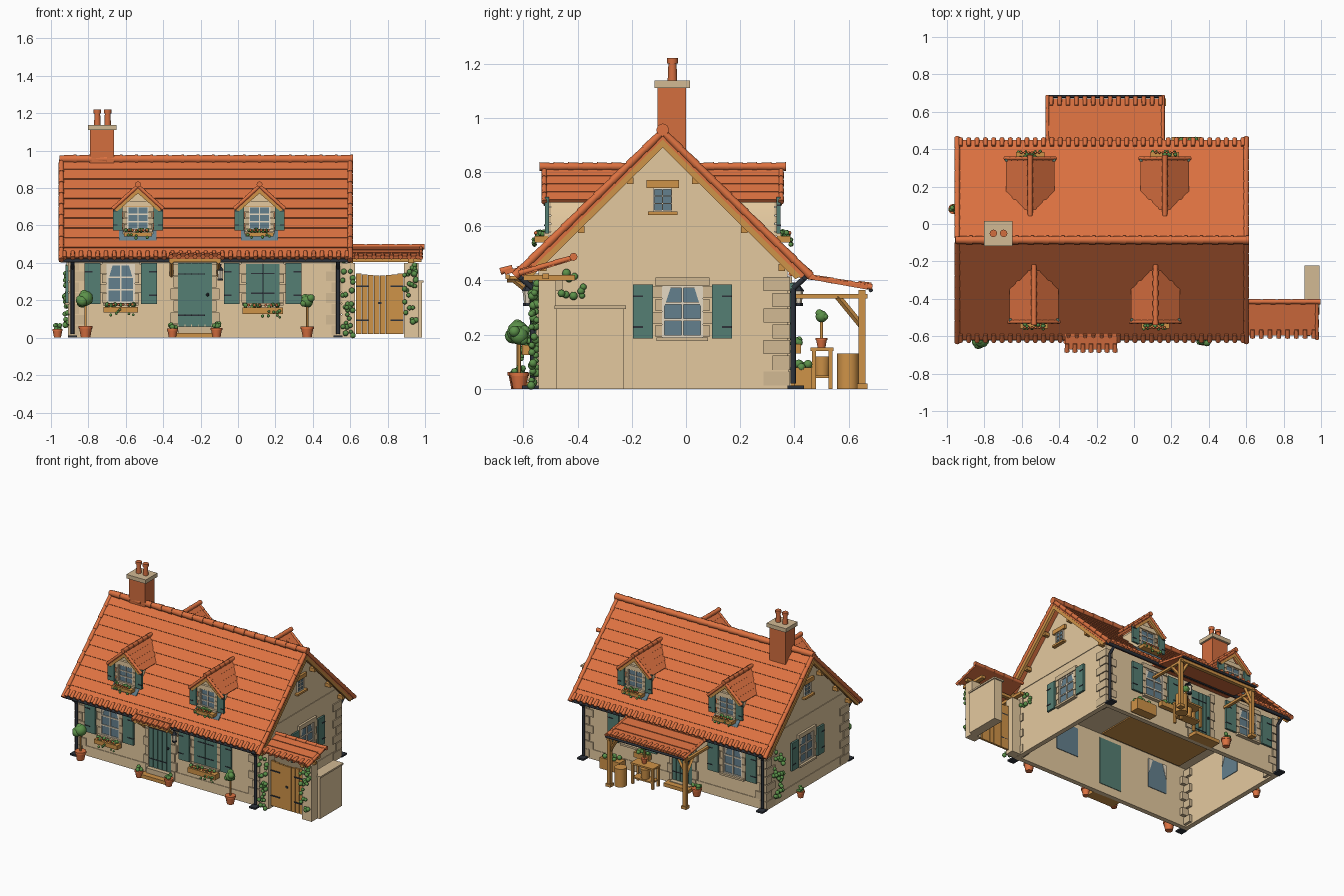
import bpy, bmesh, math, random
from mathutils import Matrix, Vector
random.seed(4)
if "Cube" in bpy.data.objects:
    bpy.data.objects.remove(bpy.data.objects["Cube"])

def material(name, *rgb):
    m = bpy.data.materials.new(name)
    m.use_nodes = True
    lin = [((c / 255 + .055) / 1.055) ** 2.4 for c in rgb]
    m.diffuse_color = (*lin, 1)
    m.node_tree.nodes["Principled BSDF"].inputs["Base Color"].default_value = (*lin, 1)
    return m

TILE = material("roof_tile", 221, 114, 65)
BRICK = material("brick", 212, 110, 63)
PLASTER = material("plaster", 228, 201, 159)
STONE = material("stone", 210, 186, 148)
TEAL = material("teal_paint", 85, 126, 115)
WOOD = material("wood", 207, 147, 72)
GLASS = material("glass", 100, 128, 141)
LEAF = material("leaf", 92, 146, 74)
IRON = material("iron", 45, 50, 58)
WHITE = material("white_trim", 230, 218, 195)

def T(x, y, z=0): return Matrix.Translation((x, y, z))
def turn(deg): return Matrix.Rotation(math.radians(deg), 4, 'Z')

class Part:
    """Collects primitives into one named object."""
    def __init__(s, name, M=Matrix()):
        s.name, s.M, s.bm, s.mats = name, M, bmesh.new(), []
    def paint(s, verts, mat):
        if mat not in s.mats:
            s.mats.append(mat)
        for f in {f for v in verts for f in v.link_faces}:
            f.material_index = s.mats.index(mat)
    def box(s, x0, x1, y0, y1, z0, z1, mat):
        m = s.M @ T((x0 + x1) / 2, (y0 + y1) / 2, (z0 + z1) / 2) @ Matrix.Diagonal((abs(x1 - x0), abs(y1 - y0), z1 - z0, 1))
        s.paint(bmesh.ops.create_cube(s.bm, size=1, matrix=m)["verts"], mat)
    def tube(s, p, q, r, mat, r2=None, n=8):
        p, q = Vector(p), Vector(q)
        rot = (q - p).to_track_quat('Z', 'Y').to_matrix().to_4x4()
        s.paint(bmesh.ops.create_cone(s.bm, cap_ends=True, segments=n, radius1=r, radius2=r if r2 is None else r2,
                depth=(q - p).length, matrix=s.M @ Matrix.Translation((p + q) / 2) @ rot)["verts"], mat)
    def ball(s, c, r, mat):
        s.paint(bmesh.ops.create_icosphere(s.bm, subdivisions=2, radius=r, matrix=s.M @ T(*c))["verts"], mat)
    def prism(s, pts, axis, a, b, mat):
        at = (lambda u, z, k: (k, u, z)) if axis == 'x' else (lambda u, z, k: (u, k, z))
        ends = [[s.bm.verts.new(s.M @ Vector(at(u, z, k))) for u, z in pts] for k in (a, b)]
        for e in ends:
            s.bm.faces.new(e)
        for i in range(len(pts)):
            j = (i + 1) % len(pts)
            s.bm.faces.new((ends[0][i], ends[0][j], ends[1][j], ends[1][i]))
        s.paint(ends[0] + ends[1], mat)
    def chain(s, p, q, n, r, mat=TILE):
        """Overlapping half-round tiles from p to q."""
        p, q = Vector(p), Vector(q)
        for i in range(n):
            s.tube(p.lerp(q, i / n), p.lerp(q, (i + 1.1) / n), r * .8, mat, r)
    def slope(s, axis, a, b, u0, z0, u1, z1, n, step=.005, thick=.02):
        """Stepped tile courses falling from (u0,z0) to (u1,z1)."""
        p, d = Vector((u0, z0)), Vector((u1 - u0, z1 - z0))
        nrm = Vector((-d.y, d.x)).normalized()
        nrm = nrm if nrm.y > 0 else -nrm
        pts = []
        for i in range(n):
            pts += [p + d * (i / n), p + d * ((i + 1) / n) + nrm * step]
        s.prism(pts + [p + d - nrm * thick, p - nrm * thick], axis, a, b, TILE)
    def eave_tiles(s, x0, x1, y, z, dy, dz, r=.013):
        n = round((x1 - x0) / .045)
        for i in range(n):
            x = x0 + (i + .5) * (x1 - x0) / n
            s.tube((x, y, z), (x, y + dy, z + dz), r * .8, TILE, r)
    def leaves(s, lo, hi, n, r):
        for _ in range(n):
            s.ball([random.uniform(a, b) for a, b in zip(lo, hi)], r * random.uniform(.8, 1.15), LEAF)
    def done(s, smooth=True):
        bmesh.ops.recalc_face_normals(s.bm, faces=s.bm.faces)
        me = bpy.data.meshes.new(s.name)
        s.bm.to_mesh(me)
        for m in s.mats:
            me.materials.append(m)
        ob = bpy.data.objects.new(s.name, me)
        bpy.context.collection.objects.link(ob)
        if smooth:
            bpy.ops.object.select_all(action='DESELECT')
            ob.select_set(True)
            bpy.context.view_layer.objects.active = ob
            bpy.ops.object.shade_smooth_by_angle(angle=math.radians(50))

X0, X1, Y0, Y1, YC = -.9, .55, -.545, .375, -.086   # wall faces and ridge line

# Hollow walls, plinth, gable bands, ceiling with a timber panel
w = Part("walls")
for y, s in ((Y0, 1), (Y1, -1)):
    w.box(X0, X1, y, y + s * .03, 0, .46, PLASTER)
    w.box(X0 - .004, X1 + .004, y - s * .004, y + s * .01, 0, .07, PLASTER)
for x, s in ((X0, 1), (X1, -1)):
    w.prism([(Y0, 0), (Y1, 0), (Y1, .46), (YC, .915), (Y0, .46)], 'x', x, x + s * .03, PLASTER)
    w.box(x - s * .004, x + s * .01, Y0, Y1, 0, .07, PLASTER)
    w.box(x - s * .004, x + s * .01, YC - .39, YC + .39, .475, .512, PLASTER)
w.box(X0 + .02, X1 - .02, Y0 + .02, Y1 - .02, .43, .44, PLASTER)
w.box(-.8, -.15, -.5, -.15, .422, .432, WOOD)
w.done(False)

# Corner stones
q = Part("quoins")
for x, sx in ((X0, 1), (X1, -1)):
    for y, sy in ((Y0, 1), (Y1, -1)):
        for i in range(7):
            a, b = (.05, .09) if i % 2 == 0 else (.08, .055)
            q.box(x - sx * .008, x + sx * a, y - sy * .008, y + sy * b, .012 + i * .058, .064 + i * .058, STONE)
q.done(False)

# Main roof with ridge, verges, barge boards
r = Part("main_roof")
for s in (1, -1):
    r.slope('x', -.95, .605, YC, .951, YC + s * .53, .428, 10, .006, .03)
    r.eave_tiles(-.95, .605, YC + s * .502, .46, s * .04, -.034)
    for x in (-.945, .6):
        r.chain((x, YC, .948), (x, YC + s * .54, .422), 9, .016)
        r.prism([(YC, .92), (YC + s * .51, .415), (YC + s * .49, .405), (YC, .89)], 'x', x - .012, x + .008, WOOD)
    for x in (X0, X1):
        for k in (.12, .3, .44):
            r.box(x - .04, x + .04, YC + s * k - .012, YC + s * k + .012, .875 - k, .9 - k, WOOD)
r.chain((-.955, YC, .955), (.607, YC, .955), 19, .024)
r.done()

# Chimney
c = Part("chimney")
c.box(-.79, -.663, -.105, 0, .82, 1.11, BRICK)
c.box(-.803, -.65, -.117, .015, 1.11, 1.138, STONE)
for x in (-.752, -.697):
    c.tube((x, -.05, 1.13), (x, -.05, 1.2), .018, BRICK, .015, 12)
    c.tube((x, -.05, 1.2), (x, -.05, 1.22), .02, BRICK, n=12)
c.done()

# Gutters and downpipes
g = Part("gutters_and_downpipes")
for s, y in ((-1, Y0), (1, Y1)):
    g.tube((-.95, YC + s * .525, .412), (.6, YC + s * .525, .412), .011, IRON)
    for x in (-.885, .535):
        g.tube((x, y + s * .02, .02), (x, y + s * .02, .37), .01, IRON)
        g.tube((x, y + s * .02, .37), (x, YC + s * .525, .41), .01, IRON)
        g.box(x - .025, x + .025, y, y + s * .06, 0, .012, IRON)
g.tube((-.46, .682, .364), (.16, .682, .364), .008, IRON)
g.done()

def window(name, M, w, z0, z1, stone=.03, shut=.085, flowers=False, closed=False, lintel=STONE):
    """Local frame: outward is -y, the wall surface is y = 0."""
    p, h, H = Part(name, M), w / 2, z1 - z0
    p.box(-h, h, -.003, .034, z0, z1, GLASS)
    if closed:
        p.box(-h, -.002, -.012, -.002, z0, z1, TEAL)
        p.box(.002, h, -.012, -.002, z0, z1, TEAL)
        for z in (z0 + H * .25, z0 + H * .75):
            p.box(-h * .7, h * .7, -.015, -.01, z - .003, z + .003, IRON)
    else:
        t = w * .028
        for x in (-h + t, 0, h - t):
            p.box(x - t, x + t, -.01, 0, z0, z1, WHITE)
        for k in range(4):
            z = z0 + t + (H - 2 * t) * k / 3
            p.box(-h, h, -.009, 0, z - t, z + t, WHITE)
        for s in (-1, 1) if w > .12 else ():
            p.prism([(s * h, z1), (s * h * .55, z1), (s * h * .84, z0 + H * .65), (s * h, z0 + H * .5)], 'y', -.005, .037, WHITE)
    for s in (-1, 1):
        for k in range(4 if stone else 0):
            p.box(s * h, s * (h + stone * (1.15 if k % 2 else .8)), -.012, 0, z0 + H * k / 4 + .002, z0 + H * (k + 1) / 4 - .002, STONE)
        if shut:
            a = h + stone + .003
            p.box(s * a, s * (a + shut), -.022, -.008, z0 - .005, z1 + .005, TEAL)
            for z in (z0 + H * .2, z0 + H * .8):
                p.box(s * (a + shut * .5), s * (a + shut), -.025, -.01, z - .003, z + .003, IRON)
    p.box(-h - .025, h + .025, -.016, 0, z1, z1 + .03, lintel)
    p.box(-h - .02, h + .02, -.025, 0, z0 - .014, z0, lintel)
    if flowers:
        # Planter with leaves above and trailing over the front
        zb, e = z0 - w * .13, h + .018
        p.box(-e, e, -.06, -.01, zb - w * .2, zb, WOOD)
        p.leaves((-e + .01, -.05, zb + .004), (e - .01, -.02, zb + .014), int(w * 90), .011)
        p.leaves((-e + .01, -.063, zb - w * .3), (e - .01, -.06, zb - w * .1), int(w * 45), .008)
        for k in range(6):
            p.ball((-h + w * (k + .5) / 6, -.056, zb + .012), .007, TILE)
    p.done()

def door(name, M, w, z0, z1):
    p, h = Part(name, M), w / 2
    p.box(-h, h, -.004, .034, z0, z1, TEAL)
    for k in range(5):
        p.box(-h + w * k / 5 + .002, -h + w * (k + 1) / 5 - .002, -.01, 0, z0, z1, TEAL)
    for z in (z0 + .06, z1 - .06):
        p.box(-h, h * .6, -.013, 0, z - .003, z + .003, IRON)
    p.ball((h * .75, -.016, (z0 + z1) / 2), .009, IRON)
    for s in (-1, 1):
        for k in range(6):
            p.box(s * h, s * (h + (.04 if k % 2 else .025)), -.012, 0, .012 + k * .064, .072 + k * .064, STONE)
    p.box(-h - .02, h + .02, -.08, 0, 0, .025, WOOD)
    p.box(-h, h, -.04, 0, .025, z0, STONE)
    p.done(False)

front, back = lambda x: T(x, Y0), lambda x: T(x, Y1) @ turn(180)
window("front_right_window", front(-.627), .15, .185, .395, flowers=True)
window("front_left_window", front(.132), .18, .185, .395, closed=True, flowers=True)
window("back_right_window", back(-.64), .15, .185, .385)
window("back_left_window", back(.15), .15, .185, .385)
window("left_side_window", T(X1, -.013) @ turn(90), .15, .19, .38, shut=.075)
window("right_side_window", T(X0, -.07) @ turn(-90), .15, .19, .38, shut=.075)
for n, x, a in (("left_gable_window", X1, 90), ("right_gable_window", X0, -90)):
    window(n, T(x, YC) @ turn(a), .07, .655, .74, stone=0, shut=0, lintel=WOOD)
door("front_door", front(-.23), .18, .06, .4)
door("back_door", back(-.24), .16, .03, .37)

# Dormers with a sloping lead apron
for n, x, a in (("front_right", -.535, 0), ("front_left", .115, 0), ("back_right", -.555, 180), ("back_left", .165, 180)):
    M = T(x, YC) @ turn(a)
    d = Part(n + "_dormer", M)
    d.prism([(-.08, .52), (.08, .52), (.08, .7), (0, .78), (-.08, .7)], 'y', -.412, -.14, PLASTER)
    for s in (-1, 1):
        d.slope('y', -.44, -.12, 0, .814, s * .128, .697, 4, .003, .014)
        d.chain((0, -.437, .812), (s * .132, -.437, .692), 4, .011)
        d.prism([(0, .795), (s * .125, .682), (s * .11, .676), (0, .772)], 'y', -.44, -.425, WOOD)
    d.box(-.085, .085, -.425, -.41, .7, .712, WOOD)
    d.prism([(-.39, .575), (-.44, .53), (-.44, .505), (-.39, .56)], 'x', -.1, .1, GLASS)
    d.chain((0, -.13, .82), (0, -.45, .82), 6, .016)
    d.done()
    window(n + "_dormer_window", M @ T(0, -.412), .115, .578, .702, stone=.022, shut=.052, flowers=True, lintel=PLASTER)

# Door canopy
k = Part("door_canopy")
k.slope('x', -.37, -.09, -.53, .475, -.67, .432, 3, .005, .012)
k.eave_tiles(-.38, -.08, -.64, .447, -.045, -.014)
for x in (-.355, -.105):
    k.tube((x, Y0, .405), (x, -.66, .405), .012, WOOD, n=4)
    k.tube((x, Y0, .33), (x, -.64, .405), .01, WOOD, n=4)
k.box(-.37, -.09, -.665, -.65, .405, .422, WOOD)
k.done()

# Gate, posts, tiled gate roof and low wall
p = Part("side_gate")
p.box(.555, .625, -.545, -.48, 0, .4, PLASTER)
p.box(.888, .965, -.545, -.48, 0, .4, PLASTER)
p.box(.92, .985, -.48, -.23, 0, .295, PLASTER)
p.box(.912, .992, -.485, -.222, .295, .307, STONE)
for i in range(8):
    x = .63 + i * .032
    p.box(x, x + .03, -.525, -.51, .02, .345 - .012 * math.sin(math.pi * (i + .5) / 8), WOOD)
for z in (.09, .27):
    p.box(.63, .7, -.53, -.51, z, z + .008, IRON)
    p.box(.815, .884, -.53, -.51, z, z + .008, IRON)
p.box(.748, .766, -.532, -.51, .18, .192, IRON)
for x in (.6, .925):
    p.box(x - .015, x + .015, -.6, -.41, .4, .42, WOOD)
p.box(.56, .98, -.53, -.505, .405, .425, WOOD)
p.slope('x', .6, .985, -.415, .487, -.595, .432, 3, .005, .012)
p.eave_tiles(.61, .985, -.565, .445, -.045, -.014)
p.chain((.59, -.415, .487), (.988, -.415, .487), 5, .015)
p.chain((.978, -.415, .485), (.978, -.61, .428), 3, .011)
p.done()

# Back porch
v = Part("back_porch")
v.slope('x', -.465, .165, .38, .43, .67, .378, 4, .005, .012)
v.eave_tiles(-.465, .165, .635, .388, .047, -.009)
for x in (-.45, .15):
    v.box(x - .013, x + .013, .637, .663, 0, .35, WOOD)
    v.box(x - .02, x + .02, .63, .67, 0, .02, WOOD)
    v.box(x - .01, x + .01, Y1, .67, .333, .35, WOOD)
    v.tube((x, .56, .34), (x, .65, .23), .012, WOOD, n=4)
    v.tube((x * .8 - .03, .65, .35), (x, .65, .25), .012, WOOD, n=4)
    v.chain((x * 1.03, .39, .425), (x * 1.03, .68, .376), 4, .011)
v.box(-.46, .16, .637, .663, .345, .365, WOOD)
v.done()

# Porch furniture
f = Part("porch_furniture")
f.box(-.12, .06, .46, .545, .14, .152, WOOD)
for x in (-.11, .05):
    for y in (.472, .533):
        f.box(x - .008, x + .008, y - .008, y + .008, 0, .14, WOOD)
f.box(-.11, .05, .468, .537, .04, .05, WOOD)
f.tube((-.03, .502, .05), (-.03, .502, .12), .028, WOOD, .033, 12)
f.tube((.1, .598, 0), (.1, .598, .13), .041, WOOD, n=12)
f.box(.2, .36, .4, .465, 0, .078, WOOD)
f.leaves((.21, .41, .078), (.35, .455, .092), 12, .015)
f.box(.0, .12, .39, .425, .13, .165, WOOD)
f.leaves((.01, .395, .165), (.11, .42, .182), 8, .014)
f.done()

def potted(name, x, y, z=0, r=.035, ball=0, top=0):
    """Terracotta pot with a low plant, or a clipped tree when top is given."""
    p = Part(name, T(x, y, z))
    p.tube((0, 0, 0), (0, 0, r * 1.3), r * .65, TILE, r * .9, 12)
    p.tube((0, 0, r * 1.3), (0, 0, r * 1.65), r, TILE, n=12)
    if top:
        p.tube((0, 0, r), (0, 0, top), .006, WOOD)
        p.ball((0, 0, top), ball * .9, LEAF)
        p.leaves([-ball * .55, -ball * .55, top - ball * .55], [ball * .55, ball * .55, top + ball * .55], 9, ball * .55)
    else:
        p.leaves((-r * .6, -r * .6, r * 1.7), (r * .6, r * .6, r * 2.4), 8, r * .42)
    p.done()

potted("front_right_tree", -.815, -.62, 0, .038, .046, .21)
potted("front_left_tree", .37, -.615, 0, .036, .037, .195)
potted("door_pot_right", -.35, -.62, 0, .03)
potted("door_pot_left", -.115, -.62, 0, .032)
potted("side_pot", -.965, .08, 0, .028)
potted("porch_pot", -.4, .45, 0, .035)
potted("table_tree", -.02, .5, .152, .022, .025, .115)

# Climbing ivy
i = Part("climbing_ivy")
i.leaves((.56, -.572, .01), (.615, -.548, .4), 26, .014)
i.leaves((.89, -.572, .08), (.96, -.548, .4), 26, .014)
i.leaves((.555, -.46, .3), (.57, -.36, .43), 9, .014)
i.leaves((-.925, .2, .03), (-.905, .31, .41), 30, .015)
i.done()

# Wall lanterns
n = Part("wall_lanterns")
for x, y, s in ((-.095, Y0, -1), (-.12, Y1, 1)):
    n.box(x - .006, x + .006, y, y + s * .045, .385, .393, IRON)
    n.tube((x, y + s * .04, .36), (x, y + s * .04, .385), .022, IRON, .004, 6)
    n.tube((x, y + s * .04, .315), (x, y + s * .04, .36), .012, WHITE, .018, 6)
    n.tube((x, y + s * .04, .305), (x, y + s * .04, .317), .016, IRON, n=6)
n.done(False)
